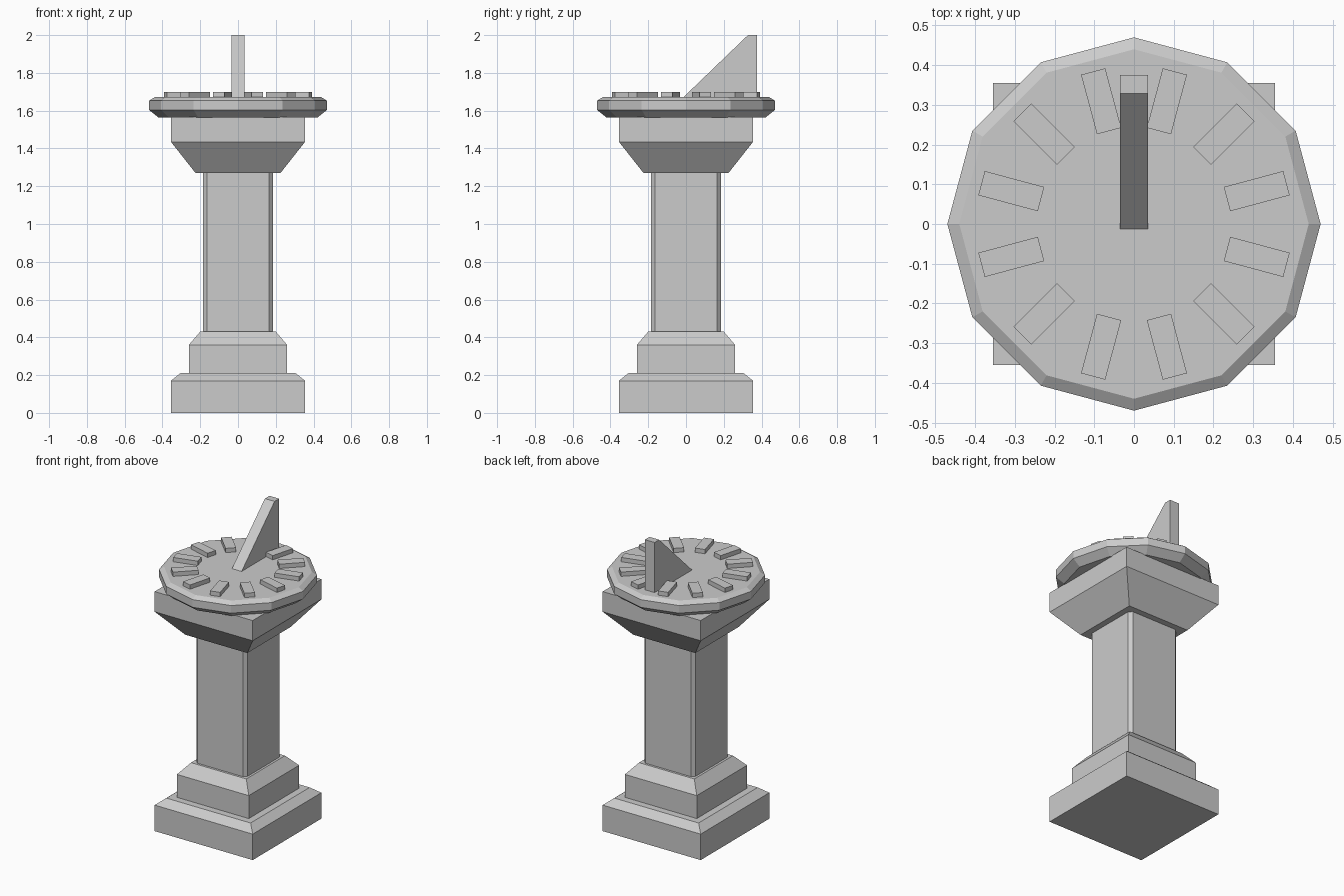
import bpy
import bmesh
from math import cos, sin, pi, radians
from mathutils import Matrix

cube = bpy.data.objects.get("Cube")
if cube:
    bpy.data.objects.remove(cube, do_unlink=True)

stone = bpy.data.materials.new("grey_stone")
stone.use_nodes = True
stone.diffuse_color = (0.6, 0.6, 0.6, 1)
stone.node_tree.nodes["Principled BSDF"].inputs["Base Color"].default_value = (0.6, 0.6, 0.6, 1)


def finish(name, bm):
    bmesh.ops.recalc_face_normals(bm, faces=bm.faces)
    mesh = bpy.data.meshes.new(name)
    bm.to_mesh(mesh)
    bm.free()
    mesh.materials.append(stone)
    obj = bpy.data.objects.new(name, mesh)
    bpy.context.collection.objects.link(obj)
    return obj


def loft(name, outline, levels):
    """Stack scaled copies of an outline; levels are (size, z)."""
    bm = bmesh.new()
    rings = [[bm.verts.new((x * s, y * s, z)) for x, y in outline] for s, z in levels]
    n = len(outline)
    for low, high in zip(rings, rings[1:]):
        for i in range(n):
            j = (i + 1) % n
            bm.faces.new((low[i], low[j], high[j], high[i]))
    bm.faces.new(rings[0])
    bm.faces.new(rings[-1])
    return finish(name, bm)


square = [(-1, -1), (1, -1), (1, 1), (-1, 1)]
dozen = [(cos(k * pi / 6), sin(k * pi / 6)) for k in range(12)]
# Square with chamfered corners
c = 0.89
chamfered = [(-c, -1), (c, -1), (1, -c), (1, c), (c, 1), (-c, 1), (-1, c), (-1, -c)]

# Pedestal
loft("base_plinth", square, [(0.355, 0), (0.355, 0.17), (0.305, 0.21)])
loft("upper_plinth", square, [(0.26, 0.21), (0.26, 0.36), (0.20, 0.43)])
loft("shaft", chamfered, [(0.185, 0.43), (0.185, 1.27)])
loft("capital", square, [(0.225, 1.27), (0.355, 1.435), (0.355, 1.567)])

# Twelve-sided dial with bevelled rims
loft("dial_plate", dozen, [(0.42, 1.563), (0.47, 1.603), (0.47, 1.653), (0.44, 1.672)])

# Raised hour markers, set between the dial corners
for k in range(12):
    bm = bmesh.new()
    place = (Matrix.Rotation(radians(15 + 30 * k), 4, "Z")
             @ Matrix.Translation((0.32, 0, 1.685))
             @ Matrix.Diagonal((0.155, 0.063, 0.03, 1)))
    bmesh.ops.create_cube(bm, size=1, matrix=place)
    finish(f"hour_marker_{k + 1}", bm)

# Wedge-shaped shadow blade
bm = bmesh.new()
profile = [(-0.015, 1.67), (0.375, 1.67), (0.375, 2.0), (0.328, 2.0)]
side = bm.faces.new([bm.verts.new((-0.035, y, z)) for y, z in profile])
extruded = bmesh.ops.extrude_face_region(bm, geom=[side])["geom"]
bmesh.ops.translate(bm, vec=(0.07, 0, 0),
                    verts=[v for v in extruded if isinstance(v, bmesh.types.BMVert)])
finish("gnomon", bm)
